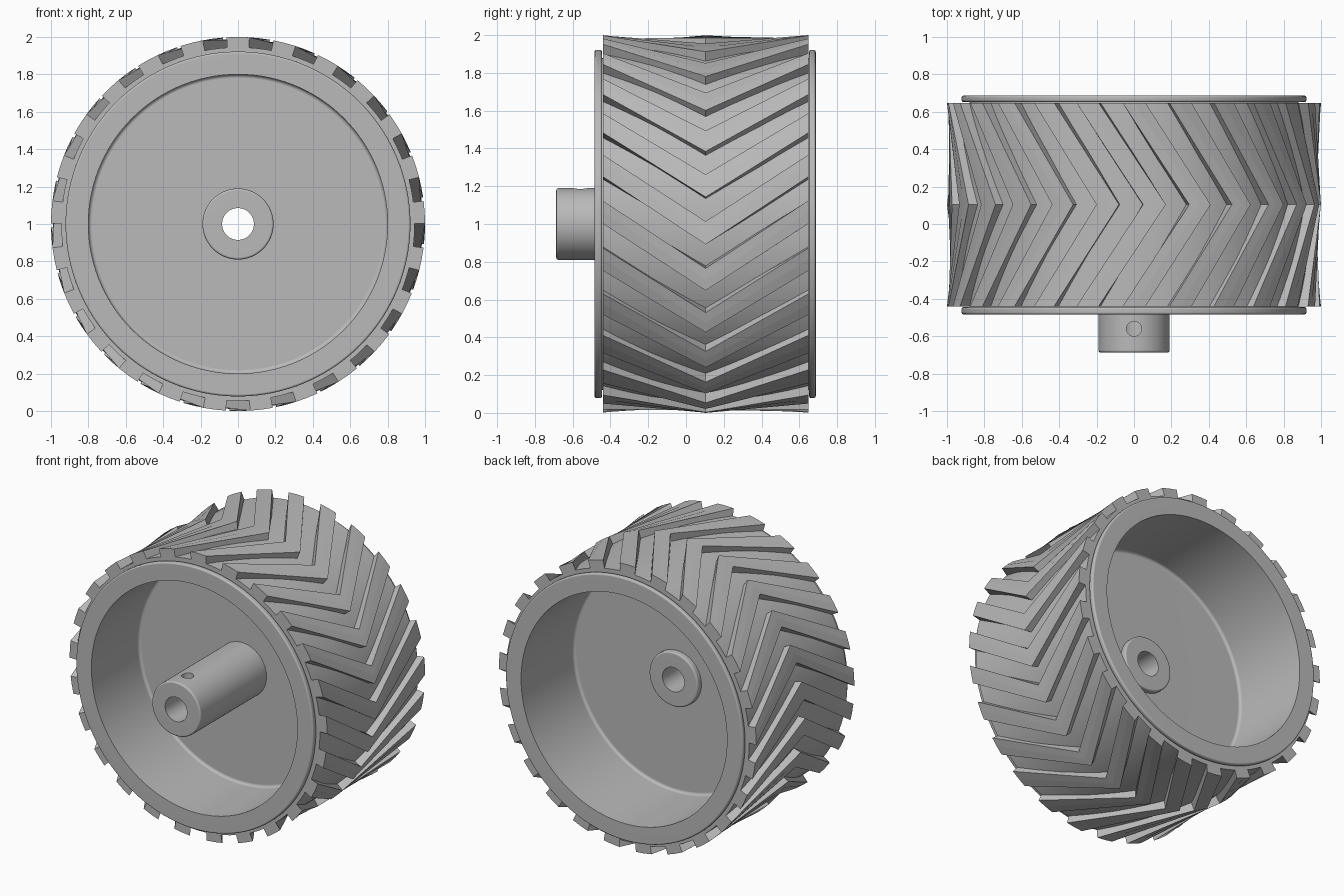
import bpy, bmesh
from math import sin, cos, pi, radians
from mathutils import Vector

if "Cube" in bpy.data.objects:
    bpy.data.objects.remove(bpy.data.objects["Cube"])

AXLE_Z = 1.0
FRONT, BACK = -0.44, 0.648           # tread edges
MID = (FRONT + BACK) / 2
LUGS = 25

grey = bpy.data.materials.new("plain_grey")
grey.use_nodes = True
grey.diffuse_color = (0.49, 0.49, 0.49, 1)
grey.node_tree.nodes["Principled BSDF"].inputs["Base Color"].default_value = grey.diffuse_color


def finish(name, bm):
    bmesh.ops.recalc_face_normals(bm, faces=bm.faces)
    mesh = bpy.data.meshes.new(name)
    bm.to_mesh(mesh)
    bm.free()
    mesh.materials.append(grey)
    obj = bpy.data.objects.new(name, mesh)
    bpy.context.collection.objects.link(obj)
    return obj


def activate(obj):
    bpy.ops.object.select_all(action='DESELECT')
    obj.select_set(True)
    bpy.context.view_layer.objects.active = obj


def smooth(obj):
    """Smooth curved faces while flat faces stay evenly shaded."""
    activate(obj)
    bpy.ops.object.shade_smooth_by_angle(angle=radians(35))
    weighted = obj.modifiers.new("flat_face_normals", 'WEIGHTED_NORMAL')
    weighted.keep_sharp = True


def polar(r, y, a):
    """Point around the axle; a runs clockwise from the top."""
    return (r * sin(a), y, AXLE_Z + r * cos(a))


def rounded(corners, steps=4):
    """Turn (radius, y, fillet) corners into a profile with rounded corners."""
    points = []
    for i, (r, y, fillet) in enumerate(corners):
        c = Vector((r, y))
        if not fillet:
            points.append(c)
            continue
        before = Vector(corners[i - 1][:2])
        after = Vector(corners[(i + 1) % len(corners)][:2])
        a = c + (before - c).normalized() * fillet
        b = c + (after - c).normalized() * fillet
        centre = a + b - c
        for s in range(steps + 1):
            t = s / steps * pi / 2
            points.append(centre + (a - centre) * cos(t) + (b - centre) * sin(t))
    return points


def lathe(name, profile, steps=120):
    bm = bmesh.new()
    rings = [[bm.verts.new(polar(r, y, 2 * pi * i / steps)) for r, y in profile]
             for i in range(steps)]
    n = len(profile)
    for i, ring in enumerate(rings):
        nxt = rings[(i + 1) % steps]
        for j in range(n):
            k = (j + 1) % n
            bm.faces.new((ring[j], ring[k], nxt[k], nxt[j]))
    return finish(name, bm)


# Wheel: hub, web and flanged rim in one turned section
WEB_FRONT, WEB_BACK, BOSS = 0.045, 0.10, 0.14
BORE, HUB, RIM_IN, RIM_OUT = 0.085, 0.19, 0.80, 0.922
EDGE, CORNER = 0.012, 0.02
wheel = lathe("wheel", rounded([
    (BORE, -0.687, 0), (HUB, -0.687, EDGE), (HUB, WEB_FRONT, 0),
    (RIM_IN, WEB_FRONT, CORNER), (RIM_IN, -0.484, 0),
    (RIM_OUT, -0.484, EDGE), (RIM_OUT, FRONT - 0.004, EDGE), (0.88, FRONT - 0.004, 0),
    (0.88, BACK + 0.004, 0), (RIM_OUT, BACK + 0.004, EDGE), (RIM_OUT, 0.687, EDGE),
    (RIM_IN, 0.687, 0), (RIM_IN, WEB_BACK, CORNER),
    (HUB, WEB_BACK, 0), (HUB, BOSS, EDGE), (BORE, BOSS, 0)]))

# Set screw hole through the top of the hub
bpy.ops.mesh.primitive_cylinder_add(vertices=32, radius=0.04, depth=0.25,
                                    location=(0, -0.56, AXLE_Z + 0.165))
cutter = bpy.context.object
cutter.name = "screw_hole_cutter"
cutter.hide_render = True
activate(wheel)
cut = wheel.modifiers.new("screw_hole", 'BOOLEAN')
cut.object = cutter
cut.solver = 'EXACT'
bpy.ops.object.modifier_apply(modifier=cut.name)
bpy.data.objects.remove(cutter)
smooth(wheel)

# Tyre band beneath the lugs
smooth(lathe("tyre_band", [(0.87, FRONT), (0.945, FRONT), (0.945, BACK), (0.87, BACK)]))

# Chevron lugs: straight bars from both edges to a leading centre
HALF, SWEEP = radians(3.5), radians(20.7)
bm = bmesh.new()
for i in range(LUGS):
    sections = []
    for y, lead in ((FRONT, 0), (MID, SWEEP), (BACK, 0)):
        a = 2 * pi * i / LUGS + lead
        outline = [(0.925, -HALF), (1.0, -HALF), (1.0, 0), (1.0, HALF), (0.925, HALF)]
        sections.append([bm.verts.new(polar(r, y, a + da)) for r, da in outline])
    for s, t in zip(sections, sections[1:]):
        for j in range(5):
            k = (j + 1) % 5
            bm.faces.new((s[j], s[k], t[k], t[j]))
    bm.faces.new(sections[0])
    bm.faces.new(sections[2])
finish("tread_lugs", bm)
